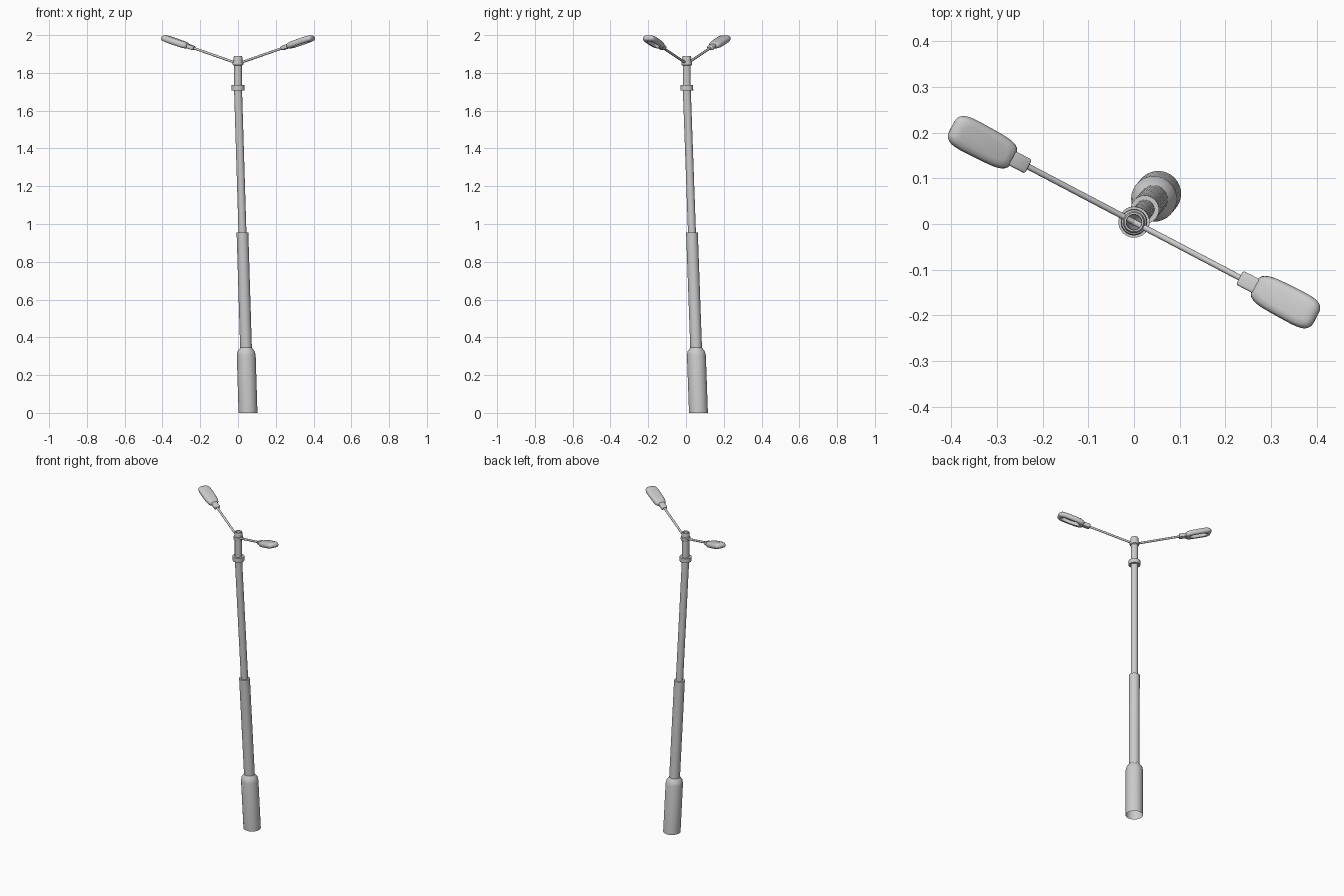
import bpy, bmesh, math
from mathutils import Vector, Matrix

if "Cube" in bpy.data.objects:
    bpy.data.objects.remove(bpy.data.objects["Cube"])

BASE = Vector((0.053, 0.066))      # pole axis at the ground
TOP = Vector((0.0, 0.004))         # pole axis from the collar upwards
LEAN_TOP = 1.72


def finish(name, bm, matrix=None, angle=35):
    bmesh.ops.recalc_face_normals(bm, faces=bm.faces)
    mesh = bpy.data.meshes.new(name)
    bm.to_mesh(mesh)
    bm.free()
    obj = bpy.data.objects.new(name, mesh)
    bpy.context.collection.objects.link(obj)
    if matrix:
        obj.matrix_world = matrix
    bpy.ops.object.select_all(action='DESELECT')
    obj.select_set(True)
    bpy.context.view_layer.objects.active = obj
    bpy.ops.object.shade_smooth_by_angle(angle=math.radians(angle))
    return obj


def loft(bm, loops):
    rings = [[bm.verts.new(p) for p in loop] for loop in loops]
    for a, b in zip(rings, rings[1:]):
        n = len(a)
        for i in range(n):
            bm.faces.new((a[i], a[(i + 1) % n], b[(i + 1) % n], b[i]))
    return rings


def pole_part(name, profile, segments=32):
    """Horizontal rings (radius, height) following the leaning pole axis."""
    loops = []
    for r, z in profile:
        c = BASE.lerp(TOP, min(z / LEAN_TOP, 1))
        loops.append([(c.x + r * math.cos(t), c.y + r * math.sin(t), z)
                      for t in (2 * math.pi * i / segments for i in range(segments))])
    bm = bmesh.new()
    loft(bm, loops)
    return finish(name, bm)


# Pole, from the ground up
pole_part("base_sleeve", [(0.05, 0), (0.05, 0.305), (0.046, 0.325), (0.031, 0.345)])
pole_part("lower_pole", [(0.031, 0.34), (0.031, 0.955), (0.021, 0.955)])
pole_part("upper_pole", [(0.021, 0.95), (0.021, 1.72), (0.021, 1.85)])
pole_part("collar", [(0.021, 1.708), (0.034, 1.708), (0.034, 1.735), (0.021, 1.735)])
pole_part("arm_ring", [(0.021, 1.838), (0.027, 1.842), (0.029, 1.85), (0.027, 1.859), (0.022, 1.862)])
# Open top tube with a rounded lip
pole_part("top_tube", [(0.023, 1.86), (0.024, 1.88), (0.021, 1.889), (0.017, 1.889), (0.016, 1.845)])


def rounded_outline(cx, half_l, half_w, z, power=4.0, taper=0.0, n=40):
    """Superellipse loop; taper widens the outer end."""
    pts = []
    for i in range(n):
        t = 2 * math.pi * (i + 0.5) / n
        c, s = math.cos(t), math.sin(t)
        x = math.copysign(abs(c) ** (2 / power), c)
        y = math.copysign(abs(s) ** (2 / power), s)
        pts.append((cx + half_l * x, half_w * y * (1 + taper * x), z))
    return pts


def lamp_arm(side, heading):
    m = (Matrix.Translation((TOP.x, TOP.y, 1.849))
         @ Matrix.Rotation(heading, 4, 'Z') @ Matrix.Rotation(-math.radians(17.2), 4, 'Y'))
    # Thin arm
    bm = bmesh.new()
    bmesh.ops.create_cone(bm, cap_ends=True, segments=16, radius1=0.0065, radius2=0.0065, depth=0.285,
                          matrix=Matrix.Translation((0.1425, 0, 0)) @ Matrix.Rotation(math.pi / 2, 4, 'Y'))
    finish(side + "_arm", bm, m)
    # Socket joining arm and lamp
    bm = bmesh.new()
    bmesh.ops.create_cube(bm, size=1, matrix=Matrix.Translation((0.3, 0, 0))
                          @ Matrix.Diagonal((0.05, 0.034, 0.022, 1)))
    bmesh.ops.bevel(bm, geom=bm.edges[:], offset=0.005, segments=3, affect='EDGES', profile=0.5)
    finish(side + "_socket", bm, m)
    # Lamp housing: rounded shell with a recess underneath
    shape = [(0.058, 0.020, 0.0165, 3.5), (0.070, 0.030, 0.014, 4), (0.077, 0.035, 0.008, 4),
             (0.080, 0.037, 0.000, 4), (0.078, 0.036, -0.008, 4), (0.073, 0.032, -0.014, 4),
             (0.066, 0.027, -0.016, 3.5), (0.055, 0.019, -0.0155, 3), (0.052, 0.017, -0.012, 3),
             (0.050, 0.016, 0.004, 3)]
    bm = bmesh.new()
    rings = loft(bm, [rounded_outline(0.391, l, w, z, p, 0.05) for l, w, z, p in shape])
    bm.faces.new(rings[0])
    bm.faces.new(rings[-1])
    finish(side + "_lamp_head", bm, m, 50)


# Two opposite lamps
lamp_arm("right", -math.radians(27.7))
lamp_arm("left", math.pi - math.radians(27.7))
